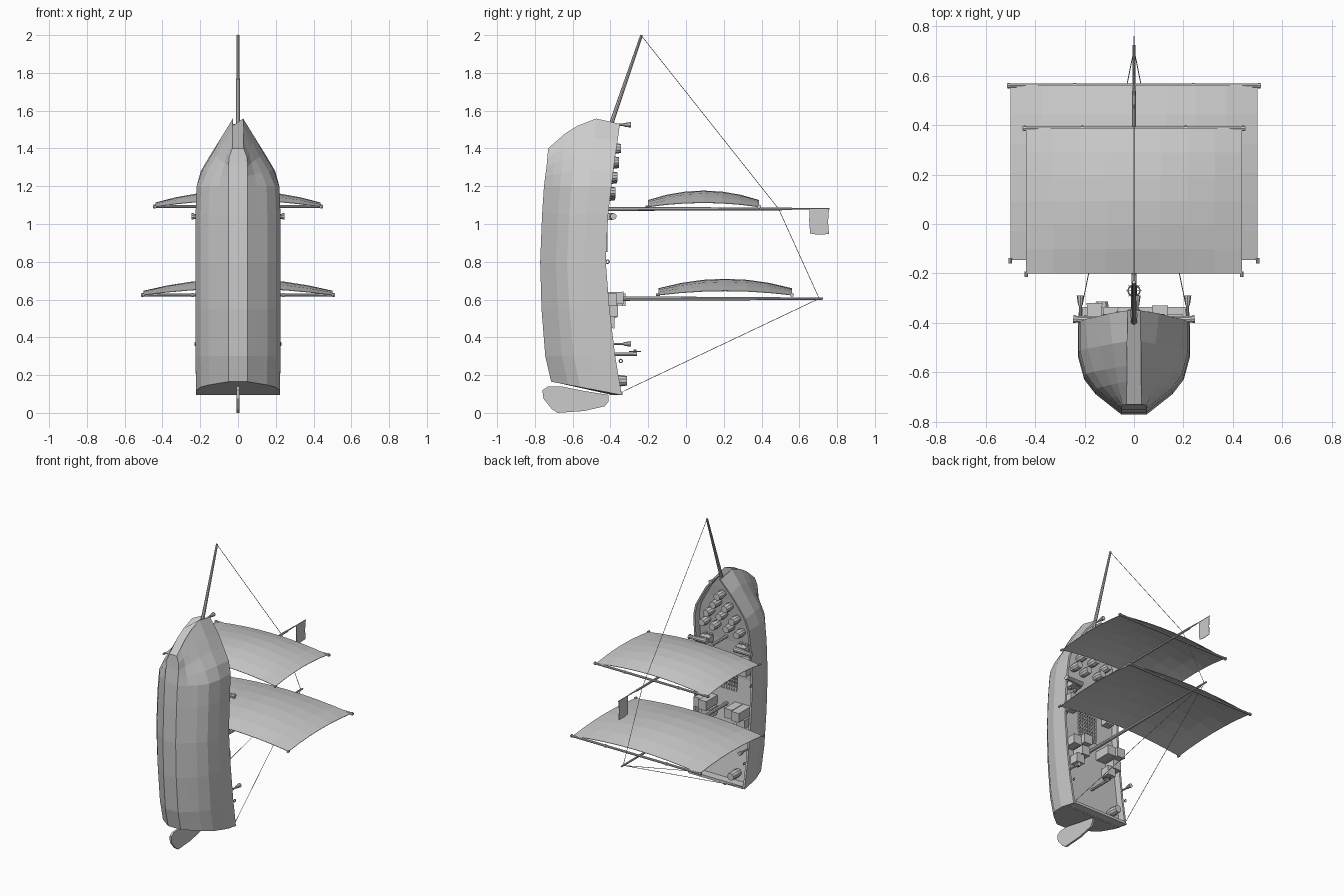
import bpy, bmesh, math
from mathutils import Vector

if "Cube" in bpy.data.objects:
    bpy.data.objects.remove(bpy.data.objects["Cube"])


def finish(name, bm):
    bmesh.ops.recalc_face_normals(bm, faces=bm.faces)
    me = bpy.data.meshes.new(name)
    bm.to_mesh(me)
    bm.free()
    ob = bpy.data.objects.new(name, me)
    bpy.context.collection.objects.link(ob)
    return ob


def rod(name, a, b, r1, r2=None, sides=8):
    a, b = Vector(a), Vector(b)
    bpy.ops.mesh.primitive_cone_add(vertices=sides, radius1=r1, radius2=r1 if r2 is None else r2,
                                    depth=(b - a).length, location=(a + b) / 2,
                                    rotation=(b - a).to_track_quat('Z', 'Y').to_euler())
    bpy.context.object.name = name
    return bpy.context.object


def box(name, loc, size):
    bpy.ops.mesh.primitive_cube_add(size=1, location=loc)
    ob = bpy.context.object
    ob.name, ob.scale = name, size
    return ob


def ring(name, loc, r, t, rot=(0, 0, 0)):
    bpy.ops.mesh.primitive_torus_add(location=loc, rotation=rot, major_radius=r, minor_radius=t,
                                     major_segments=12, minor_segments=6)
    bpy.context.object.name = name


def plate(name, pts, thick):
    # flat outline in the yz plane, extruded along x
    bm = bmesh.new()
    f = bm.faces.new([bm.verts.new((-thick / 2, y, z)) for y, z in pts])
    ex = bmesh.ops.extrude_face_region(bm, geom=[f])
    bmesh.ops.translate(bm, vec=(thick, 0, 0),
                        verts=[v for v in ex['geom'] if isinstance(v, bmesh.types.BMVert)])
    return finish(name, bm)


# Hull stations: z, half width, keel half width, gunwale y, keel y, bow factor
stations = [(.095, .222, .05, -.340, -.714, 0), (.30, .225, .05, -.375, -.745, 0),
            (.55, .226, .05, -.405, -.765, 0), (.80, .226, .05, -.425, -.772, 0),
            (1.05, .225, .05, -.412, -.762, 0), (1.20, .219, .05, -.395, -.752, 0),
            (1.28, .197, .05, -.385, -.745, .2), (1.36, .150, .05, -.375, -.738, .42),
            (1.44, .100, .048, -.362, -.734, .68), (1.53, .026, .03, -.35, -.73, 1)]
FY = [0, .33, .59, .76, .88, 1]
FULL = [1, 1, .86, .60, .30, 0]
VEE = [1, .66, .38, .2, .08, 0]
STEM = [0, .028, -.01, -.05, -.09, -.13]
DEPTH = .05


def deck_y(z):
    for a, b in zip(stations, stations[1:]):
        if z <= b[0]:
            t = (z - a[0]) / (b[0] - a[0])
            return a[3] + (b[3] - a[3]) * t - DEPTH
    return stations[-1][3] - DEPTH


bm = bmesh.new()
loops = []
for i, (z, w, kw, yg, yk, k) in enumerate(stations):
    half = []
    for fy, full, vee, st in zip(FY, FULL, VEE, STEM):
        g = full + (vee - full) * k
        zz = z + st * k + (.07 * fy if i == 0 else 0)
        half.append((kw + (w - kw) * g, yg + (yk - yg) * fy, zz))
    inner = max(w - .014, w * .4)
    half = [(inner, yg - DEPTH, z), (inner, yg, z)] + half
    pts = half + [(-x, y, q) for x, y, q in reversed(half)]
    loops.append([bm.verts.new(p) for p in pts])
n = len(loops[0])
for a, b in zip(loops, loops[1:]):
    for j in range(n):
        bm.faces.new((a[j], a[(j + 1) % n], b[(j + 1) % n], b[j]))
bm.faces.new(loops[0])
bm.faces.new(loops[-1])
finish("hull", bm)
box("stern_rail", (0, -.37, .105), (.42, .07, .018))

# Rudder and bowsprit
plate("rudder", [(-.76, .12), (-.755, .075), (-.71, .02), (-.68, 0), (-.54, .01), (-.43, .035),
                 (-.41, .06), (-.41, .095), (-.55, .118), (-.66, .14), (-.73, .14)], .014)
rod("bowsprit", (0, -.41, 1.49), (0, -.235, 2.0), .012, .007)

# Masts and flag
rod("fore_mast", (0, -.46, 1.08), (0, .56, 1.08), .011, .007)
rod("fore_topmast", (0, .40, 1.08), (0, .63, 1.082), .006, .004)
rod("flag_pole", (0, .60, 1.081), (0, .76, 1.081), .003)
plate("flag", [(.655, 1.08), (.652, 1.02), (.657, .95), (.70, .943), (.757, .947),
               (.752, 1.01), (.757, 1.08)], .003)
rod("main_mast", (0, -.46, .605), (0, .50, .605), .012, .008)
rod("main_topmast", (0, .14, .605), (0, .725, .605), .009, .006)


# Billowing square sails with yards
def sail(name, w, y0, y1, z):
    bm = bmesh.new()
    nx, ny = 8, 6
    grid = []
    for i in range(nx + 1):
        u = 2 * i / nx - 1
        row = []
        for j in range(ny + 1):
            v = 2 * j / ny - 1
            bu, bv = 1 - u * u, 1 - v * v
            row.append(bm.verts.new((u * w, y0 + (y1 - y0) * j / ny,
                                     z + .035 * bu + .022 * bv + .028 * bu * bv)))
        grid.append(row)
    for i in range(nx):
        for j in range(ny):
            bm.faces.new((grid[i][j], grid[i + 1][j], grid[i + 1][j + 1], grid[i][j + 1]))
    ob = finish(name, bm)
    m = ob.modifiers.new("thickness", 'SOLIDIFY')
    m.thickness = .003
    rod(name + "_yard", (-w - .014, y1, z), (w + .014, y1, z), .008)
    for s in (-1, 1):
        rod(name + "_yard_cap", (s * (w + .001), y1, z), (s * (w + .011), y1, z), .011)
        rod(name + "_yard_band", (s * w * .47, y1, z), (s * w * .49, y1, z), .011)
        rod(name + "_clew", (s * w, y0 - .014, z), (s * w, y0 + .008, z), .007)


sail("fore_sail", .437, -.20, .387, 1.092)
sail("main_sail", .50, -.145, .56, .625)

# Rigging
rod("bow_stay", (0, -.235, 1.995), (0, .49, 1.08), .0018, sides=5)
rod("mid_stay", (0, .49, 1.08), (0, .705, .605), .0018, sides=5)
for s in (-1, 1):
    rod("stern_stay", (0, .705, .605), (s * .21, -.33, .115), .0018, sides=5)


# Barrels
def barrel(x, y, z, r=.029, h=.075, axis=(0, 1, 0)):
    d = Vector(axis)
    p = Vector((x, y, z))
    rod("barrel_lower", p, p + d * h / 2, r * .82, r, 10)
    rod("barrel_upper", p + d * h / 2, p + d * h, r, r * .82, 10)


for x, z in [(-.13, 1.15), (-.05, 1.17), (.06, 1.16), (.14, 1.17), (-.10, 1.24), (0, 1.25),
             (.10, 1.25), (-.05, 1.32), (.04, 1.33), (0, 1.40)]:
    barrel(x, deck_y(z), z)
barrel(-.13, deck_y(.17), .17, .031, .09)

# Crates stacked around the main mast
for x, z, h in [(-.16, .60, .135), (-.095, .60, .12), (-.17, .535, .08), (.105, .61, .125),
                (.165, .60, .09), (.10, .54, .09), (-.13, .48, .065), (.13, .48, .065),
                (.15, .91, .05), (-.15, .91, .05)]:
    y = deck_y(z)
    s = .115 if z > .9 else .062
    box("crate", (x, y + h / 2, z), (.06, h, s))
    box("crate_lid", (x, y + h, z), (.064, .008, s + .004))

# Hatch grating
y = deck_y(.8)
for i in range(8):
    t = i / 7 - .5
    box("hatch_bar", (t * .14, y + .006, .79), (.008, .014, .18))
    box("hatch_slat", (0, y + .006, .79 + t * .18), (.15, .012, .008))

# Cannons, lanterns and deck rings, on both sides
for s in (-1, 1):
    y = deck_y(1.04)
    rod("cannon_barrel", (s * .11, y + .07, 1.04), (s * .245, y + .078, 1.04), .019, .013, 10)
    rod("cannon_muzzle", (s * .235, y + .077, 1.04), (s * .246, y + .078, 1.04), .017, sides=10)
    box("cannon_carriage", (s * .14, y + .035, 1.04), (.075, .05, .036))
    for dx in (-.022, .022):
        rod("cannon_axle", (s * .14 + dx, y + .012, 1.01), (s * .14 + dx, y + .012, 1.07), .012)
    ring("side_ring", (s * .219, -.415, .80), .009, .003, (0, math.pi / 2, 0))
    ring("stern_ring", (s * .216, -.345, .275), .009, .003, (0, math.pi / 2, 0))
for x, y, z in [(-.217, -.39, .365), (.217, -.39, .365), (.012, -.36, 1.525)]:
    rod("lantern_post", (x, y, z), (x, -.325, z), .006)
    rod("lantern", (x, -.33, z), (x, -.29, z), .009, .015)

# Steering wheel
rod("wheel_post", (0, deck_y(.32), .31), (0, -.26, .31), .009)
rod("wheel_hub", (0, -.27, .305), (0, -.27, .335), .007)
ring("wheel_rim", (0, -.27, .325), .024, .003)
for i in range(4):
    a = i * math.pi / 4
    d = Vector((math.cos(a), math.sin(a), 0)) * .032
    c = Vector((0, -.27, .325))
    rod("wheel_spoke", c - d, c + d, .002, sides=6)
